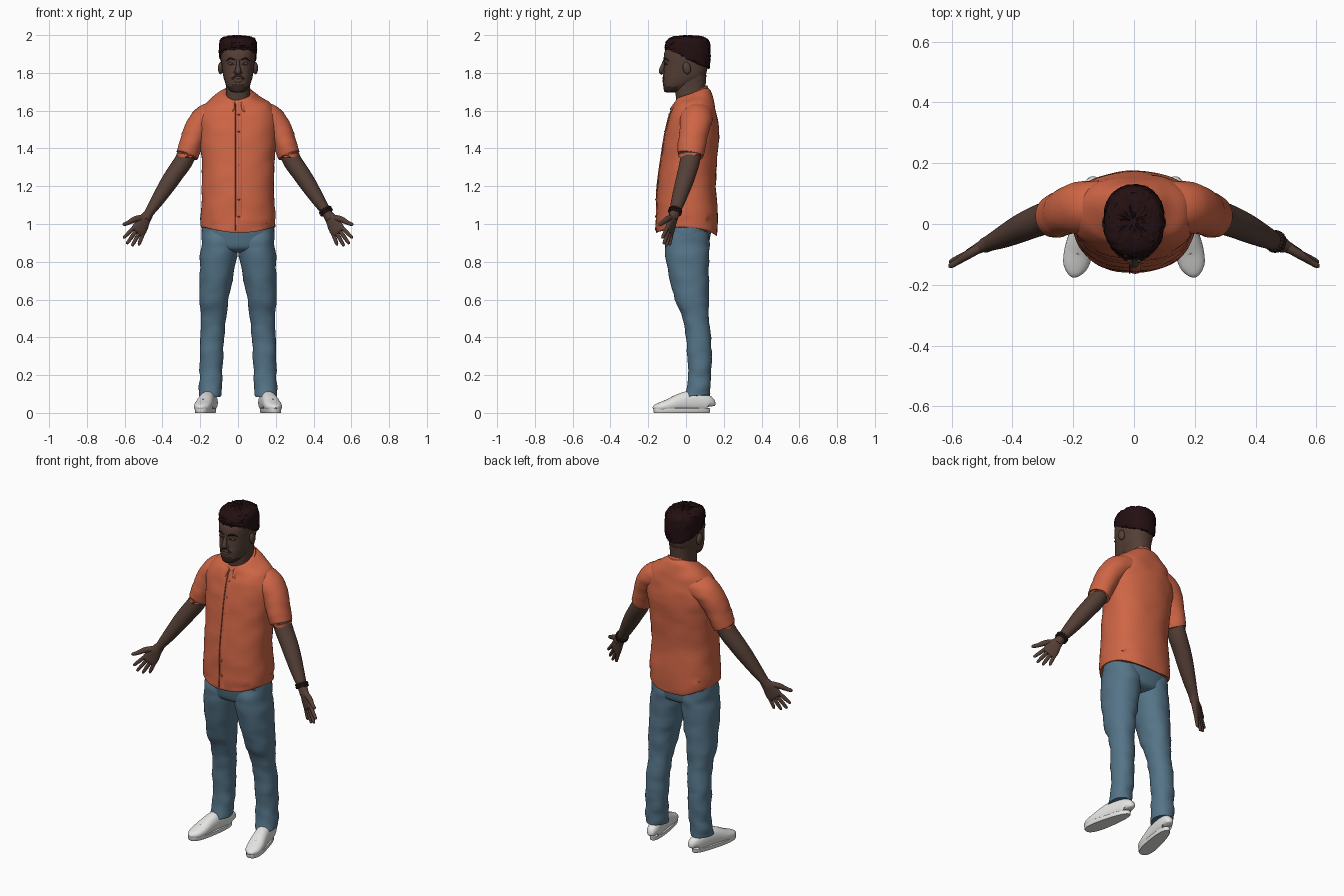
import bpy, bmesh, math, random
from mathutils import Vector, Matrix, noise
from mathutils.bvhtree import BVHTree

random.seed(4)
if "Cube" in bpy.data.objects:
    bpy.data.objects.remove(bpy.data.objects["Cube"])


def material(name, *rgb):
    m = bpy.data.materials.new(name)
    m.use_nodes = True
    m.diffuse_color = (*rgb, 1)
    node = m.node_tree.nodes["Principled BSDF"]
    node.inputs["Base Color"].default_value = (*rgb, 1)
    node.inputs["Roughness"].default_value = 0.8
    return m


SKIN = material("brown skin", .09, .05, .037)
BEARD = material("dark stubble", .04, .021, .016)
LIPS = material("lips", .1, .045, .04)
HAIR = material("dark hair", .017, .005, .006)
SHIRT = material("orange cloth", .62, .13, .06)
SEAM = material("orange seam", .4, .075, .035)
DENIM = material("blue denim", .09, .175, .245)
WHITE = material("white leather", .78, .78, .77)
GREY = material("grey lace", .42, .42, .42)
STRAP = material("dark strap", .025, .011, .01)


def finish(name, bm, mats, rule=None, angle=50):
    bmesh.ops.recalc_face_normals(bm, faces=bm.faces)
    if rule:
        for f in bm.faces:
            f.material_index = rule(f.calc_center_median())
    me = bpy.data.meshes.new(name)
    bm.to_mesh(me)
    bm.free()
    ob = bpy.data.objects.new(name, me)
    bpy.context.collection.objects.link(ob)
    for m in mats:
        me.materials.append(m)
    bpy.ops.object.select_all(action="DESELECT")
    ob.select_set(True)
    bpy.context.view_layer.objects.active = ob
    bpy.ops.object.shade_smooth_by_angle(angle=math.radians(angle))
    return ob


def smooth_rows(rows, steps):
    """Catmull-Rom interpolation of rows of numbers."""
    out = []
    for i in range(len(rows) - 1):
        a, b, c, d = (rows[max(0, min(len(rows) - 1, i + k))] for k in (-1, 0, 1, 2))
        for s in range(steps):
            t = s / steps
            out.append([.5 * (2*q + (r - p)*t + (2*p - 5*q + 4*r - w)*t*t + (3*q - p - 3*r + w)*t**3)
                        for p, q, r, w in zip(a, b, c, d)])
    return out + [list(rows[-1])]


def oval(n, power):
    for i in range(n):
        a = math.tau * i / n
        c, s = math.cos(a), math.sin(a)
        yield math.copysign(abs(c)**(2/power), c), math.copysign(abs(s)**(2/power), s)


def skin(name, rings, mats, s=1, rule=None, edit=None, closed=True):
    """Join rings of points into a surface; s=-1 mirrors it."""
    bm = bmesh.new()
    loops = [[bm.verts.new((p.x * s, p.y, p.z)) for p in (map(edit, r) if edit else r)] for r in rings]
    for a, b in zip(loops, loops[1:]):
        for i in range(len(a) if closed else len(a) - 1):
            j = (i + 1) % len(a)
            bm.faces.new((a[i], a[j], b[j], b[i]))
    if closed:
        bm.faces.new(loops[0])
        bm.faces.new(loops[-1])
    return finish(name, bm, mats, rule)


def stack(name, rows, mats, s=1, n=40, power=2.3, steps=4, **kw):
    """Level sections: height, x from, x to, front, back, slope."""
    rings = []
    for z, x0, x1, yf, yb, slope in smooth_rows(rows, steps):
        w, d = (x1 - x0) / 2, (yb - yf) / 2
        rings.append([Vector(((x0 + x1)/2 + u*w, (yf + yb)/2 + v*d, z + slope*v*d)) for u, v in oval(n, power)])
    return skin(name, rings, mats, s, **kw)


def tube(name, rows, mats, side=(0, 1, 0), s=1, n=16, power=2, steps=4, **kw):
    """Sections across a path: x, y, z, radius along side, other radius."""
    rows = smooth_rows(rows, steps)
    pts = [Vector(r[:3]) for r in rows]
    rings = []
    for i, r in enumerate(rows):
        t = (pts[min(i + 1, len(pts) - 1)] - pts[max(i - 1, 0)]).normalized()
        b = t.cross(Vector(side)).normalized()
        a = b.cross(t)
        rings.append([pts[i] + a*u*r[3] + b*v*r[4] for u, v in oval(n, power)])
    return skin(name, rings, mats, s, **kw)


def ball(name, at, size, mat, tilt=0):
    bm = bmesh.new()
    bmesh.ops.create_uvsphere(bm, u_segments=20, v_segments=12, radius=1, matrix=Matrix.Translation(at)
                              @ Matrix.Rotation(tilt, 4, "X") @ Matrix.Diagonal((*size, 1)))
    return finish(name, bm, [mat])


def surface(ob):
    bm = bmesh.new()
    bm.from_mesh(ob.data)
    tree = BVHTree.FromBMesh(bm)
    bm.free()
    return lambda x, z: tree.ray_cast(Vector((x, -1, z)), Vector((0, 1, 0)))[0].y


def both(z, w, front, back, slope=0):
    return z, -w, w, front, back, slope


def creased(amount, scale):
    def edit(p):
        q = Vector((p.x * scale, p.y * scale, p.z * scale * 2.2))
        return p + noise.noise_vector(q) * amount
    return edit


# shirt body, with a hem that rises at the sides
cloth = creased(.006, 9)


def hem(p):
    q = cloth(p)
    if p.z < 1.0:
        q.z += .04 * min(1, (p.x / .195)**2)
    return q


shirt = stack("shirt_body", [
    both(.945, .19, -.153, .163, -.06), both(.955, .197, -.158, .168, -.06), both(1.06, .197, -.157, .168),
    both(1.2, .19, -.148, .157), both(1.35, .194, -.13, .166), both(1.48, .205, -.112, .174),
    both(1.57, .207, -.09, .165), both(1.635, .172, -.07, .15, .1), both(1.675, .115, -.058, .13, .3),
    both(1.693, .08, -.05, .108, .4)], [SHIRT], n=56, edit=hem)
chest = surface(shirt)

# placket, buttons and collar
for name, x, w, mat in (("shirt_placket", .004, .017, SHIRT), ("placket_seam", -.014, .0025, SEAM)):
    tube(name, [(x, chest(x, z) - .001, z, w, .004) for z in (.965, 1.06, 1.16, 1.26, 1.36, 1.46, 1.56, 1.635)],
         [mat], side=(1, 0, 0), n=8)
for i in range(7):
    z = 1.04 + i * .09
    ball("shirt_button", (.004, chest(.004, z) - .004, z), (.006, .003, .006), SEAM)

collar = [[], [], []]
for i in range(45):
    a = math.radians(-168 + i * 336 / 44)
    c, s = math.cos(a), math.sin(a)
    point = max(0, (abs(a) - 1.9) / 1.04)
    top = 1.69 + .045 * c
    drop = .035 + .035 * math.sin(min(1, point / .75) * 1.57) * (1 if point < .75 else 4 - 4 * point + .0)
    for row, rad, z in ((0, -.004, top - .03), (1, 0, top), (2, .014 + .012 * point, top - drop)):
        collar[row].append(Vector((s * (.08 + rad), .025 + c * (.087 + rad), z)))
ob = skin("shirt_collar", collar, [SHIRT], closed=False)
mod = ob.modifiers.new("thickness", "SOLIDIFY")
mod.thickness = .006

# neck and head, with stubble on the chin
stack("neck", [both(1.6, .075, -.045, .1), both(1.66, .066, -.052, .1), both(1.72, .064, -.058, .103),
               both(1.79, .07, -.06, .108)], [SKIN], n=32)
head = stack("head", [
    both(1.697, .022, -.1, -.03), both(1.706, .042, -.114, 0, .1), both(1.735, .062, -.12, .05, .1),
    both(1.77, .075, -.122, .092), both(1.8, .081, -.118, .108), both(1.84, .086, -.115, .116),
    both(1.88, .09, -.118, .12), both(1.92, .09, -.11, .118), both(1.96, .07, -.08, .095),
    both(1.975, .02, -.03, .04)], [SKIN, BEARD], n=64, steps=6,
    rule=lambda c: int(c.y < -.045 and (c.z < 1.728 or (abs(c.x) < .032 and c.z < 1.742))))
face = surface(head)

# nose, lips, moustache, brows, eyes and ears
tube("nose", [(0, -.11, 1.872, .008, .008), (0, -.12, 1.845, .009, .01), (0, -.128, 1.82, .014, .013),
              (0, -.13, 1.805, .016, .013), (0, -.122, 1.795, .008, .008)], [SKIN], side=(1, 0, 0))


def stroke(name, points, size, mat, sign=1):
    tube(name, [(x, face(x, z) + .001, z, size * k, .004) for (x, z), k in zip(points, (.3, 1, 1, .3))],
         [mat], side=(0, 0, 1), s=sign, n=10)


stroke("moustache", [(-.034, 1.768), (-.014, 1.785), (.014, 1.785), (.034, 1.768)], .005, BEARD)
stroke("upper_lip", [(-.028, 1.767), (-.009, 1.773), (.009, 1.773), (.028, 1.767)], .006, LIPS)
stroke("lower_lip", [(-.025, 1.765), (-.009, 1.758), (.009, 1.758), (.025, 1.765)], .008, LIPS)
for side, s in (("left", 1), ("right", -1)):
    stroke(side + "_brow", [(.014, 1.868), (.028, 1.874), (.045, 1.875), (.062, 1.864)], .005, HAIR, s)
    stroke(side + "_eye", [(.018, 1.844), (.028, 1.846), (.04, 1.847), (.052, 1.844)], .003, HAIR, s)
    ball(side + "_eyelid", (s * .035, face(.035, 1.848) + .004, 1.849), (.017, .007, .009), SKIN)
    ball(side + "_nostril", (s * .014, -.119, 1.803), (.009, .011, .008), SKIN)
    ball(side + "_ear", (s * .092, .004, 1.825), (.014, .021, .033), SKIN, .2)

# short curly hair, lower at the back
stack("hair", [both(1.872, .089, -.11, .122, -.43), both(1.885, .097, -.112, .128, -.4),
               both(1.925, .1, -.111, .129, -.15), both(1.962, .098, -.107, .124), both(1.984, .084, -.088, .106),
               both(1.994, .055, -.05, .075), both(1.997, .01, 0, .02)], [HAIR], n=60, power=2.2,
      edit=lambda p: p + Vector(random.uniform(-.0035, .0035) for k in range(3)))

# jeans
denim = creased(.007, 10)
stack("jeans_hips", [both(.85, .08, -.06, .07), both(.87, .165, -.1, .115), both(.92, .191, -.113, .126),
                     both(.99, .19, -.12, .135), both(1.05, .17, -.1, .12)], [DENIM])

for side, s in (("left", 1), ("right", -1)):
    stack(side + "_jeans_leg", [
        (.96, .02, .188, -.1, .115, 0), (.9, .002, .194, -.113, .125, 0), (.83, .006, .2, -.108, .122, 0),
        (.7, .03, .205, -.085, .12, 0), (.6, .05, .202, -.058, .12, 0), (.5, .066, .196, -.02, .122, 0),
        (.4, .074, .198, 0, .133, 0), (.3, .08, .2, .006, .136, 0), (.2, .085, .202, .01, .133, 0),
        (.12, .088, .206, .0, .13, 0), (.09, .09, .208, -.008, .126, .1)], [DENIM], s, power=2.15, edit=denim)

    # sleeve and arm
    tube(side + "_sleeve", [(.11, .06, 1.58, .085, .07), (.165, .056, 1.56, .085, .074), (.212, .046, 1.51, .08, .069),
                            (.243, .034, 1.44, .075, .063), (.268, .025, 1.37, .07, .06), (.27, .024, 1.366, .062, .054)],
         [SHIRT], s=s, n=32, edit=creased(.004, 12))
    tube(side + "_arm", [(.245, .035, 1.42, .052, .048), (.29, .02, 1.33, .053, .049), (.335, .003, 1.265, .05, .047),
                         (.375, -.015, 1.205, .046, .044), (.43, -.042, 1.12, .037, .034),
                         (.47, -.06, 1.06, .028, .025), (.49, -.07, 1.025, .025, .025)], [SKIN], s=s, n=24)

    # hand: palm, four fingers and a thumb
    wrist = Vector((.478, -.063, 1.045))
    along = Vector((.5, -.25, -.83)).normalized()
    across = Vector((.75, -.35, .557)).normalized()

    def at(a, c):
        return tuple(wrist + along * a + across * c)

    tube(side + "_palm", [(*at(a, c), w, t) for a, c, w, t in (
        (-.01, 0, .025, .022), (.03, .003, .033, .02), (.065, .002, .041, .017), (.1, 0, .042, .014), (.112, 0, .036, .008))],
        [SKIN], side=across, s=s, n=24, power=2.4)
    for name, base, tip, end in (("index", .031, .05, .18), ("middle", .011, .018, .195),
                                 ("ring", -.01, -.013, .187), ("little", -.03, -.042, .162)):
        tube(f"{side}_{name}_finger", [(*at(.09, base), .0105, .0105), (*at((.09 + end) / 2, (base + tip) / 2), .0105, .01),
                                       (*at(end - .008, tip), .008, .008), (*at(end, tip), .002, .002)],
             [SKIN], side=across, s=s, n=12)
    tube(side + "_thumb", [(*at(.02, .012), .017, .016), (.545, -.1, 1.025, .016, .015), (.578, -.122, 1.008, .012, .011),
                           (.603, -.137, .998, .009, .009), (.61, -.141, .995, .002, .002)], [SKIN], side=across, s=s, n=12)

    # shoe: built toe-forward, then turned outwards
    turn = Matrix.Translation((.168, -.022, 0)) @ Matrix.Rotation(math.radians(12), 4, "Z")

    def place(p):
        return turn @ Vector((p.x, p.y, p.z))

    def outline(grow, z):
        return [Vector((u * (.042 - .008 * v + grow), v * (.152 + grow), z)) for u, v in oval(48, 2.5)]

    skin(side + "_sole", [outline(-.002, 0), outline(.001, .004), outline(.001, .022), outline(-.003, .025)],
         [WHITE], s, edit=place)
    tube(side + "_shoe_upper", [(0, y, h / 2 + .006, w, h / 2) for y, w, h in (
        (.15, .018, .055), (.142, .032, .085), (.09, .038, .105), (.03, .041, .108), (-.02, .044, .092),
        (-.07, .047, .068), (-.115, .042, .05), (-.14, .027, .038), (-.15, .01, .025))],
        [WHITE], side=(1, 0, 0), s=s, n=28, power=2.3, edit=place)
    for i in range(5):
        y, z = -.005 - i * .017, .099 - i * .0075
        tube(side + "_lace", [(-.026, y, z - .01, .003, .003), (0, y - .004, z + .003, .003, .003),
                              (.026, y, z - .01, .003, .003)], [GREY], s=s, n=8, edit=place)

# beaded strap on the left wrist
axis = Vector((.5, -.25, -.83)).to_track_quat("Z", "Y").to_matrix().to_4x4()
for k, drop in enumerate((0, .013)):
    bm = bmesh.new()
    centre = Vector((.462, -.056, 1.073)) + Vector((.5, -.25, -.83)) * drop
    for i in range(18):
        a = math.tau * i / 18
        spot = Matrix.Translation(centre) @ axis @ Matrix.Translation((.03 * math.cos(a), .03 * math.sin(a), 0))
        bmesh.ops.create_icosphere(bm, subdivisions=2, radius=.0075, matrix=spot)
    finish(f"wrist_strap_{k + 1}", bm, [STRAP])
